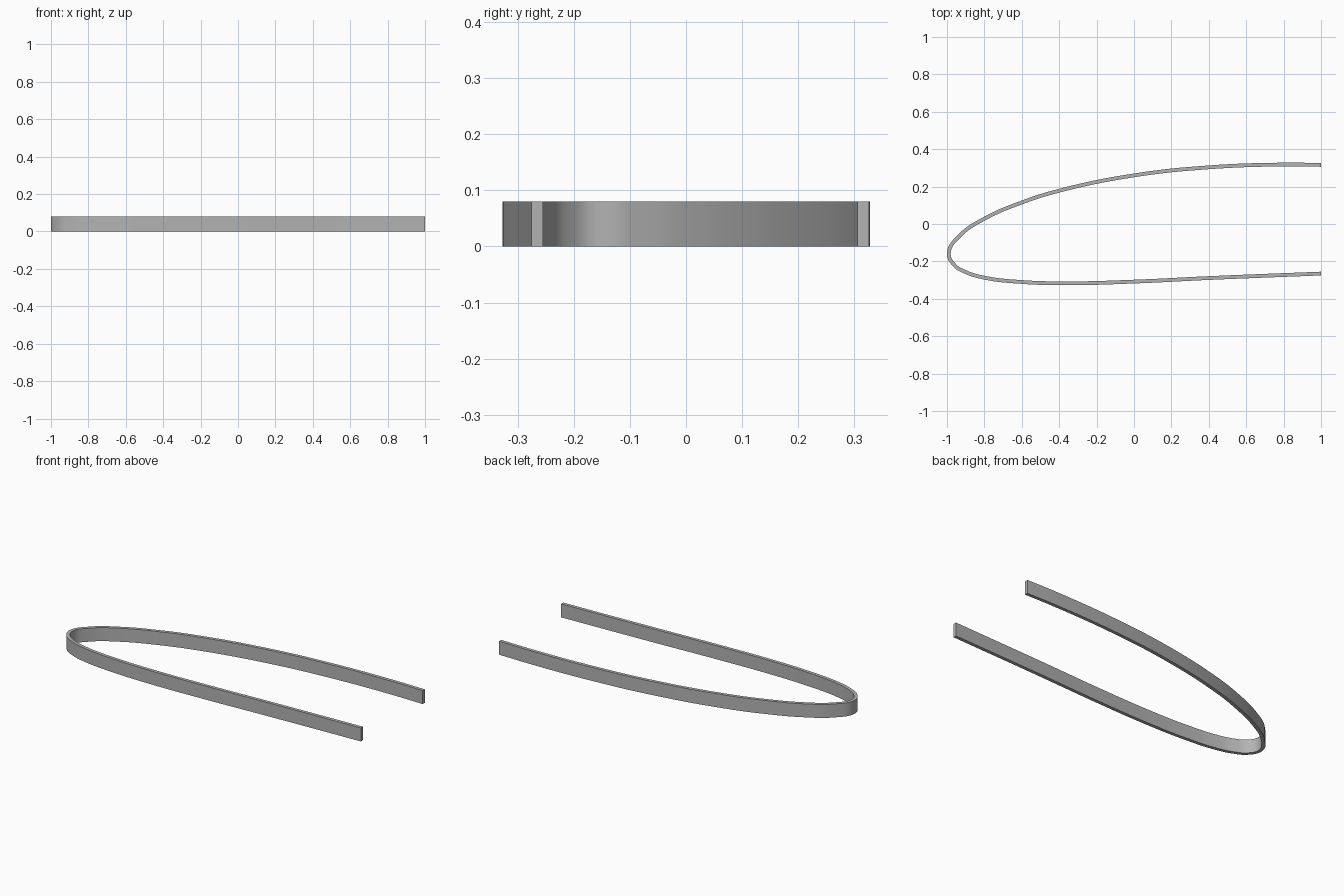
import bpy

cube = bpy.data.objects.get("Cube")
if cube:
    bpy.data.objects.remove(cube, do_unlink=True)

HEIGHT, THICKNESS = 0.08, 0.02

# Centreline of the bent strip, from the back end round the nose to the front end
PATH = [(1, 0.316), (0.8, 0.318), (0.4, 0.303), (0, 0.26), (-0.4, 0.178),
        (-0.6, 0.115), (-0.8, 0.028), (-0.93, -0.061), (-0.99, -0.155),
        (-0.96, -0.22), (-0.9, -0.257), (-0.8, -0.287), (-0.6, -0.31),
        (-0.36, -0.317), (0, -0.308), (0.4, -0.289), (1, -0.265)]

# Grey material
grey = bpy.data.materials.new("grey")
grey.use_nodes = True
grey.diffuse_color = (0.45, 0.45, 0.45, 1)
grey.node_tree.nodes["Principled BSDF"].inputs["Base Color"].default_value = grey.diffuse_color

# Upright ribbon along the centreline
curve = bpy.data.curves.new("curved_strip", "CURVE")
curve.dimensions = "2D"
curve.fill_mode = "NONE"
curve.resolution_u = 8
curve.extrude = HEIGHT / 2
spline = curve.splines.new("BEZIER")
spline.bezier_points.add(len(PATH) - 1)
for point, (x, y) in zip(spline.bezier_points, PATH):
    point.co = (x, y, 0)
    point.handle_left_type = point.handle_right_type = "AUTO"
curve.materials.append(grey)

strip = bpy.data.objects.new("curved_strip", curve)
strip.location.z = HEIGHT / 2
bpy.context.collection.objects.link(strip)

# Give the ribbon its wall thickness
wall = strip.modifiers.new("wall", "SOLIDIFY")
wall.thickness = THICKNESS
wall.offset = 0
wall.use_even_offset = True

# Turn it into a mesh with smooth sides and sharp rims
bpy.ops.object.select_all(action="DESELECT")
strip.select_set(True)
bpy.context.view_layer.objects.active = strip
bpy.ops.object.convert(target="MESH")
bpy.ops.object.shade_smooth_by_angle()
